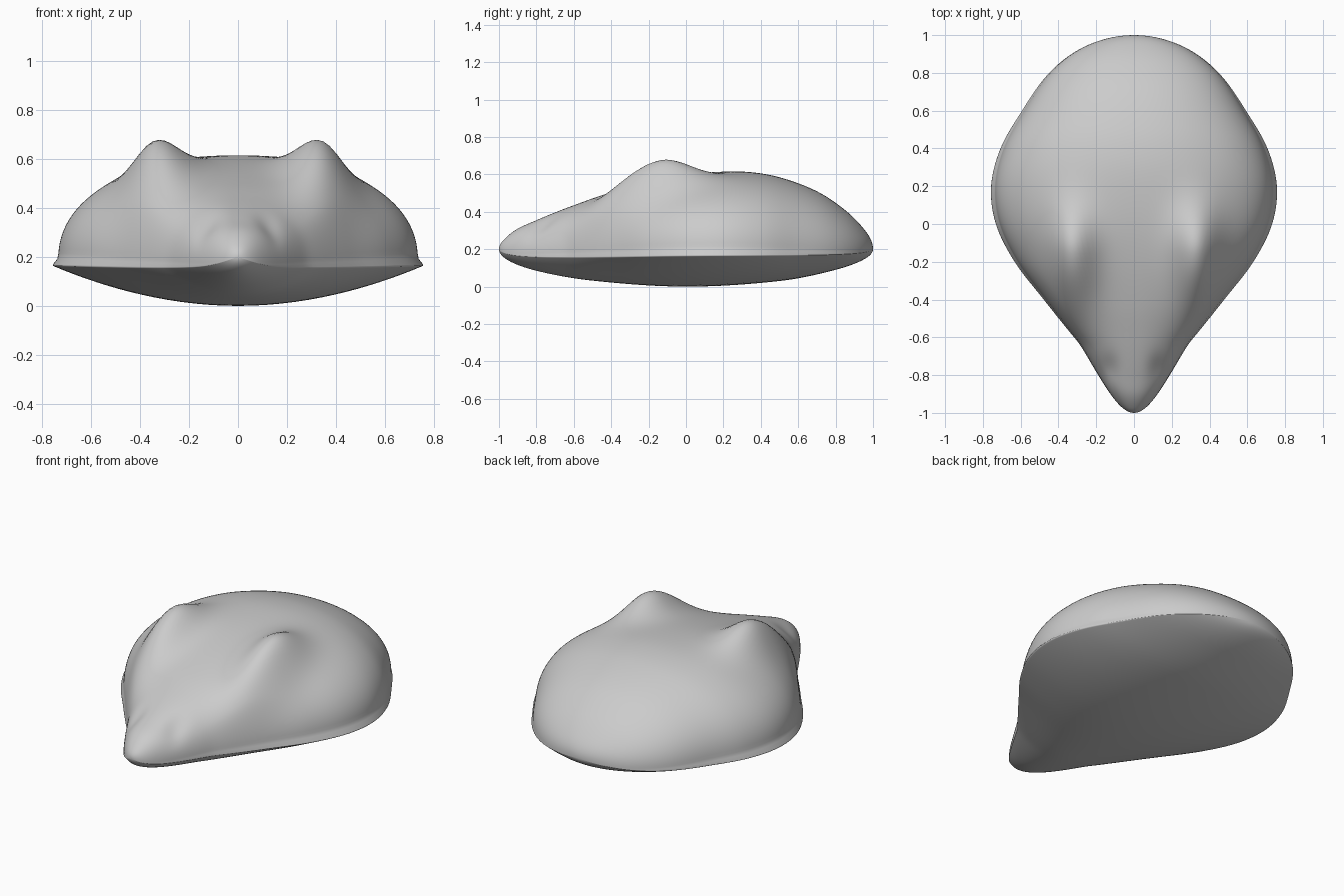
import bpy, bmesh
from math import sin, cos, pi, acos, exp

if "Cube" in bpy.data.objects:
    bpy.data.objects.remove(bpy.data.objects["Cube"])

# Side and plan profiles: (y, value)
HALF_WIDTH = [(-1, 0), (-.97, .065), (-.9, .125), (-.8, .19), (-.65, .28), (-.58, .335), (-.4, .48),
              (-.2, .635), (0, .735), (.2, .76), (.4, .71), (.6, .595), (.8, .45), (.93, .28), (1, 0)]
TOP = [(-1, .2), (-.97, .255), (-.9, .31), (-.8, .355), (-.6, .435), (-.43, .495), (-.2, .56),
       (0, .598), (.2, .615), (.35, .612), (.5, .585), (.7, .51), (.85, .41), (.95, .31), (1, .2)]
BOTTOM = [(-1, .2), (-.95, .14), (-.8, .085), (-.5, .032), (0, 0), (.5, .03), (.8, .09), (.95, .145), (1, .2)]
RIM = [(-1, .2), (-.9, .165), (-.6, .157), (0, .165), (.6, .168), (.9, .177), (1, .2)]


def sample(keys, th):
    """Smooth curve through the keys, parameterised by angle along the body."""
    p = [(acos(-y), v) for y, v in keys]

    def slope(i):
        a, b = p[max(i - 1, 0)], p[min(i + 1, len(p) - 1)]
        return (b[1] - a[1]) / (b[0] - a[0])
    i = 0
    while i < len(p) - 2 and th > p[i + 1][0]:
        i += 1
    h = p[i + 1][0] - p[i][0]
    t = (th - p[i][0]) / h
    return ((2*t**3 - 3*t*t + 1) * p[i][1] + (t**3 - 2*t*t + t) * h * slope(i)
            + (3*t*t - 2*t**3) * p[i + 1][1] + (t**3 - t*t) * h * slope(i + 1))


def bump(x, y):
    """Ear ridges and shallow eye hollows, mirrored in x."""
    dx, dy = abs(x) - .34, y + .15
    sx = .085 if dx > 0 else .095
    sy = .23 if dy < 0 else .16
    ear = .15 * exp(-(dx / sx)**2 / 2 - (dy / sy)**2 / 2)
    eye = -.02 * exp(-((abs(x) - .13) / .035)**2 / 2 - ((y + .77) / .05)**2 / 2)
    return ear + eye


def ring(th, n_up=72, n_low=40):
    y = -cos(th)
    w, top, bot, rim = (sample(k, th) for k in (HALF_WIDTH, TOP, BOTTOM, RIM))
    side = sin(th)**2
    wu, lip = w * (1 - .035 * side), .028 * side
    pts = []
    for j in range(n_up + 1):
        a = pi * j / n_up
        c, s = cos(a), max(sin(a), 0)
        x = wu * abs(c)**.93 * (1 if c > 0 else -1)
        fade = min(1, s * 1.8)
        z = rim + lip + (top - rim - lip) * s**.93
        pts.append((x, y, z + bump(x, y) * fade * fade * (3 - 2 * fade)))
    for j in range(n_low + 1):
        t = -cos(pi * j / n_low)
        pts.append((w * t, y, bot + (rim - bot) * t * t))
    return pts


# Body: rings from nose to tail closed by end points
bm = bmesh.new()
N = 120
rings = [[bm.verts.new(p) for p in ring(pi * i / N)] for i in range(1, N)]
M = len(rings[0])
for a, b in zip(rings, rings[1:]):
    for j in range(M):
        k = (j + 1) % M
        bm.faces.new((a[j], a[k], b[k], b[j]))
for r, y in ((rings[0], -1), (rings[-1], 1)):
    tip = bm.verts.new((0, y, .2))
    for j in range(M):
        bm.faces.new((tip, r[j], r[(j + 1) % M]))
bmesh.ops.recalc_face_normals(bm, faces=bm.faces)
for f in bm.faces:
    f.smooth = True
mesh = bpy.data.meshes.new("animal_body")
bm.to_mesh(mesh)
bm.free()
body = bpy.data.objects.new("animal_body", mesh)
bpy.context.collection.objects.link(body)

# Soften the creases slightly
mod = body.modifiers.new("soften", 'SMOOTH')
mod.factor = .5
mod.iterations = 3
